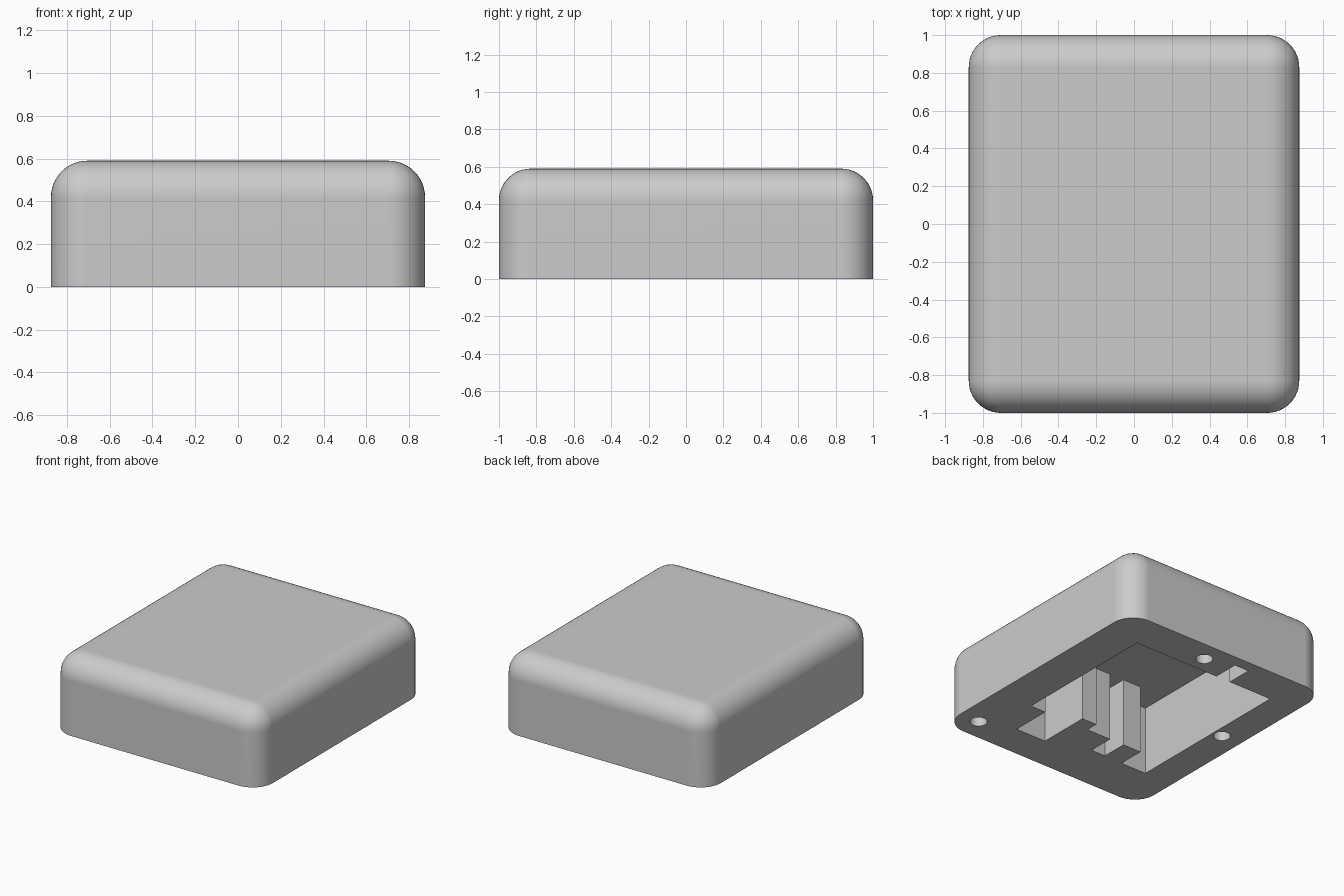
import bpy
import bmesh

if "Cube" in bpy.data.objects:
    bpy.data.objects.remove(bpy.data.objects["Cube"], do_unlink=True)

WIDTH, LENGTH, HEIGHT = 1.75, 2.0, 0.59
FILLET = 0.17
CEILING = 0.52
HOLE_RADIUS, HOLE_DEPTH = 0.06, 0.3

grey = bpy.data.materials.new("plain grey")
grey.use_nodes = True
colour = (0.6, 0.6, 0.6, 1)
grey.diffuse_color = colour
grey.node_tree.nodes["Principled BSDF"].inputs["Base Color"].default_value = colour


def make_object(name, bm):
    bmesh.ops.recalc_face_normals(bm, faces=bm.faces)
    mesh = bpy.data.meshes.new(name)
    bm.to_mesh(mesh)
    bm.free()
    mesh.materials.append(grey)
    obj = bpy.data.objects.new(name, mesh)
    bpy.context.collection.objects.link(obj)
    return obj


def prism(name, outline, bottom, top):
    bm = bmesh.new()
    base = bm.faces.new([bm.verts.new((x, y, bottom)) for x, y in outline])
    grown = bmesh.ops.extrude_face_region(bm, geom=[base])["geom"]
    verts = [v for v in grown if isinstance(v, bmesh.types.BMVert)]
    bmesh.ops.translate(bm, verts=verts, vec=(0, 0, top - bottom))
    return make_object(name, bm)


def cylinder(name, x, y, radius, depth):
    bm = bmesh.new()
    bmesh.ops.create_cone(bm, cap_ends=True, segments=32, radius1=radius,
                          radius2=radius, depth=2 * depth)
    bmesh.ops.translate(bm, verts=bm.verts, vec=(x, y, 0))
    return make_object(name, bm)


# Rounded housing with a sharp, flat underside
bm = bmesh.new()
bmesh.ops.create_cube(bm, size=1)
bmesh.ops.scale(bm, verts=bm.verts, vec=(WIDTH, LENGTH, HEIGHT))
bmesh.ops.translate(bm, verts=bm.verts, vec=(0, 0, HEIGHT / 2))
rounded = [e for e in bm.edges if max(v.co.z for v in e.verts) > HEIGHT / 2]
bmesh.ops.bevel(bm, geom=rounded, offset=FILLET, offset_type='OFFSET',
                segments=12, profile=0.5, affect='EDGES')
housing = make_object("housing", bm)

# Stepped cavity open at the underside
cavity = [
    (0.57, 0.71), (0.57, -0.43),
    # front left pocket and rib
    (0.44, -0.43), (0.44, -0.74), (0.185, -0.74), (0.185, -0.335),
    (0.06, -0.335), (0.06, -0.43),
    # front notches
    (-0.145, -0.43), (-0.145, -0.63), (-0.265, -0.63), (-0.265, -0.43),
    (-0.42, -0.43), (-0.42, -0.635), (-0.635, -0.635),
    # rear wall and notch
    (-0.635, 0.71), (-0.27, 0.71), (-0.27, 0.91), (-0.15, 0.91), (-0.15, 0.71),
]
cutters = [prism("cavity_cutter", cavity, -0.2, CEILING)]

# Screw holes
for x, y in [(0.71, -0.83), (0.07, 0.84), (-0.71, 0.10)]:
    cutters.append(cylinder("hole_cutter", x, y, HOLE_RADIUS, HOLE_DEPTH))

bpy.ops.object.select_all(action='DESELECT')
bpy.context.view_layer.objects.active = housing
housing.select_set(True)
for cutter in cutters:
    cutter.hide_render = True
    cut = housing.modifiers.new("cut", 'BOOLEAN')
    cut.operation = 'DIFFERENCE'
    cut.solver = 'EXACT'
    cut.object = cutter
    bpy.ops.object.modifier_apply(modifier=cut.name)
    bpy.data.objects.remove(cutter, do_unlink=True)

# Smooth fillets, crisp edges, flat large faces
bpy.ops.object.shade_smooth_by_angle(angle=0.6)
weighted = housing.modifiers.new("weighted normals", 'WEIGHTED_NORMAL')
weighted.keep_sharp = True
